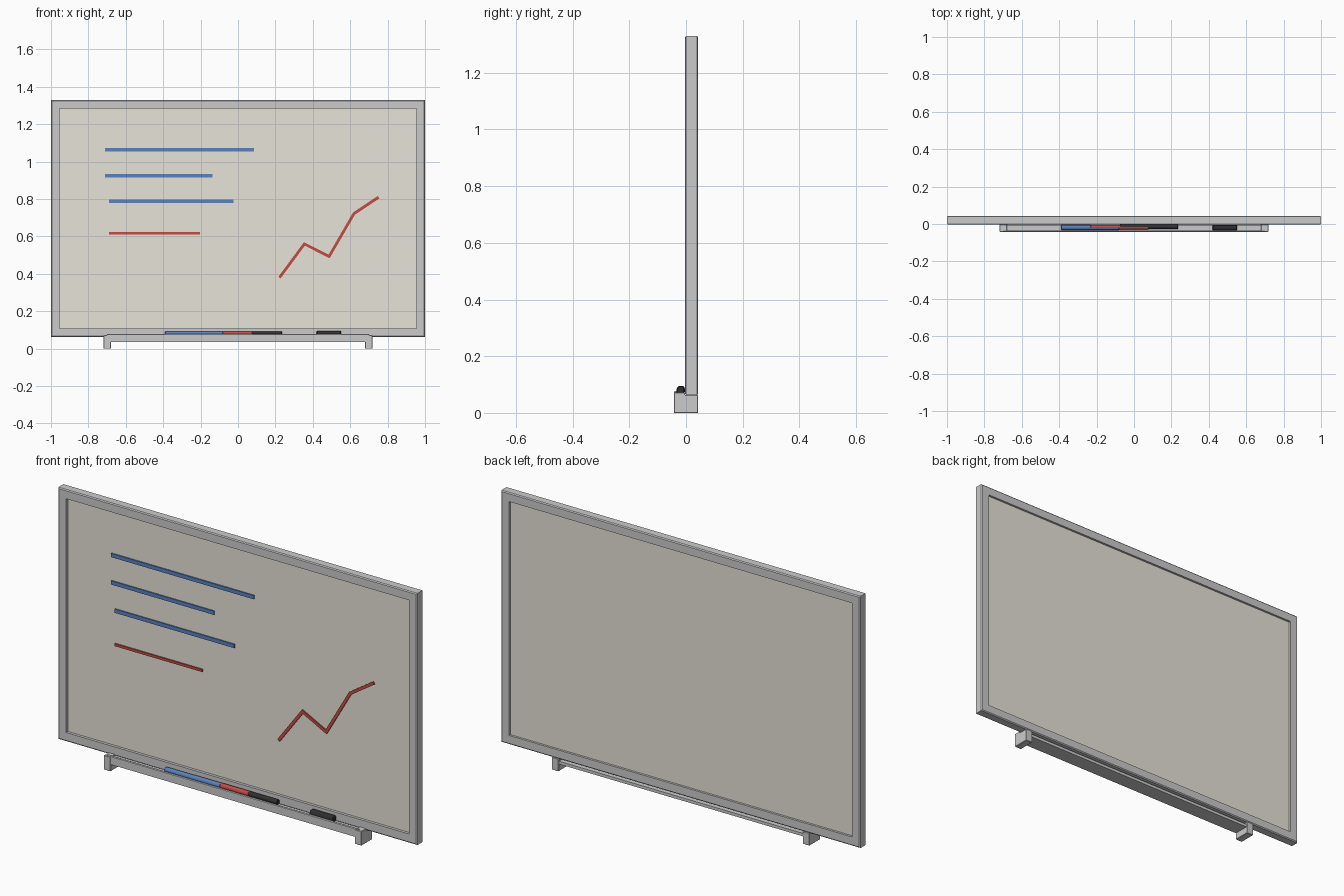
import bpy, bmesh
from math import radians
from mathutils import Vector

if "Cube" in bpy.data.objects:
    bpy.data.objects.remove(bpy.data.objects["Cube"])


def material(name, rgb):
    m = bpy.data.materials.new(name)
    m.diffuse_color = (*rgb, 1)
    m.use_nodes = True
    m.node_tree.nodes["Principled BSDF"].inputs["Base Color"].default_value = m.diffuse_color
    return m


BOARD = material("board_cream", (0.80, 0.77, 0.69))
BLUE = material("ink_blue", (0.10, 0.22, 0.52))
RED = material("ink_red", (0.55, 0.07, 0.06))
BLACK = material("dark_plastic", (0.03, 0.03, 0.03))


def finish(name, bm, mat=None, bevel=0, segments=1):
    bmesh.ops.recalc_face_normals(bm, faces=bm.faces)
    me = bpy.data.meshes.new(name)
    bm.to_mesh(me)
    bm.free()
    ob = bpy.data.objects.new(name, me)
    bpy.context.collection.objects.link(ob)
    if mat:
        me.materials.append(mat)
    if bevel:
        mod = ob.modifiers.new("Bevel", 'BEVEL')
        mod.width, mod.segments = bevel, segments
        mod.limit_method = 'ANGLE'
    return ob


def box(name, lo, hi, mat=None, bevel=0, segments=1):
    bm = bmesh.new()
    bmesh.ops.create_cube(bm, size=1)
    lo, hi = Vector(lo), Vector(hi)
    for v in bm.verts:
        v.co = (lo + hi) / 2 + v.co * (hi - lo)
    return finish(name, bm, mat, bevel, segments)


def extrude_x(name, profile, x0, x1, mat=None, bevel=0):
    """Extrude a (y, z) outline along x."""
    bm = bmesh.new()
    a = [bm.verts.new((x0, y, z)) for y, z in profile]
    b = [bm.verts.new((x1, y, z)) for y, z in profile]
    n = len(a)
    bm.faces.new(a)
    bm.faces.new(b[::-1])
    for i in range(n):
        j = (i + 1) % n
        bm.faces.new((a[i], a[j], b[j], b[i]))
    return finish(name, bm, mat, bevel)


def stroke(name, points, width, mat):
    """Flat mitred ink line on the board, points are (x, z)."""
    pts = [Vector(p) for p in points]
    dirs = [(q - p).normalized() for p, q in zip(pts, pts[1:])]
    bm = bmesh.new()
    rows = []
    for i, p in enumerate(pts):
        d0, d1 = dirs[max(i - 1, 0)], dirs[min(i, len(dirs) - 1)]
        t = (d0 + d1).normalized()
        n = Vector((-t.y, t.x))
        n *= width / 2 / n.dot(Vector((-d0.y, d0.x)))
        rows.append([bm.verts.new((q.x, y, q.y)) for q, y in
                     ((p + n, 0.004), (p - n, 0.004), (p - n, 0.012), (p + n, 0.012))])
    for a, b in zip(rows, rows[1:]):
        for i in range(4):
            j = (i + 1) % 4
            bm.faces.new((a[i], a[j], b[j], b[i]))
    bm.faces.new(rows[0])
    bm.faces.new(rows[-1][::-1])
    return finish(name, bm, mat)


# Mitred frame: chamfered (inset, y) section swept round the board
section = [(0, 0), (0.005, -0.004), (0.045, -0.004), (0.045, 0.043), (0.005, 0.043), (0, 0.039)]
bm = bmesh.new()
Z0, Z1 = 0.063, 1.33
corners = []
for sx, sz in ((-1, -1), (1, -1), (1, 1), (-1, 1)):
    corners.append([bm.verts.new((sx * (1 - d), y, Z0 + d if sz < 0 else Z1 - d))
                    for d, y in section])
for k in range(4):
    a, b = corners[k], corners[(k + 1) % 4]
    for i in range(len(section)):
        j = (i + 1) % len(section)
        bm.faces.new((a[i], a[j], b[j], b[i]))
finish("frame", bm)

# Writing panel, recessed on both sides
box("board_panel", (-0.96, 0.010, 0.10), (0.96, 0.032, 1.295), BOARD)

# Written lines and chart
for i, (x0, x1, z) in enumerate(((-0.71, 0.086, 1.063), (-0.71, -0.137, 0.925), (-0.69, -0.024, 0.788))):
    stroke(f"blue_line_{i + 1}", [(x0, z), (x1, z)], 0.019, BLUE)
stroke("red_line", [(-0.69, 0.617), (-0.203, 0.617)], 0.013, RED)
stroke("chart_line", [(0.222, 0.38), (0.355, 0.56), (0.487, 0.493), (0.62, 0.722), (0.752, 0.81)], 0.015, RED)

# Pen tray with a raised front lip
extrude_x("tray", [(-0.042, 0.035), (0.038, 0.035), (0.038, 0.05), (-0.005, 0.05), (-0.005, 0.067),
                   (-0.034, 0.067), (-0.034, 0.077), (-0.038, 0.078), (-0.042, 0.075)], -0.70, 0.70)

# Brackets closing the tray ends and standing on the ground
for side, s in (("left", -1), ("right", 1)):
    x0, x1 = sorted((s * 0.68, s * 0.718))
    extrude_x(f"bracket_{side}", [(-0.043, 0), (0.043, 0), (0.043, 0.063), (-0.004, 0.063),
                                  (-0.004, 0.072), (-0.043, 0.072)], x0, x1, bevel=0.002)

# Overlapping row of markers in the tray
for name, x, y, mat in (("blue", -0.235, -0.019, BLUE), ("red", -0.078, -0.017, RED), ("black", 0.08, -0.015, BLACK)):
    bm = bmesh.new()
    bmesh.ops.create_cone(bm, cap_ends=True, segments=16, radius1=0.0125, radius2=0.0125, depth=0.31)
    ob = finish(f"marker_{name}", bm, mat, 0.002)
    ob.rotation_euler = (0, radians(90), 0)
    ob.location = (x, y, 0.0795)

# Eraser block with a slightly narrower top
extrude_x("eraser", [(-0.034, 0.067), (-0.005, 0.067), (-0.005, 0.095), (-0.029, 0.095), (-0.034, 0.082)],
          0.42, 0.552, BLACK, 0.004)
